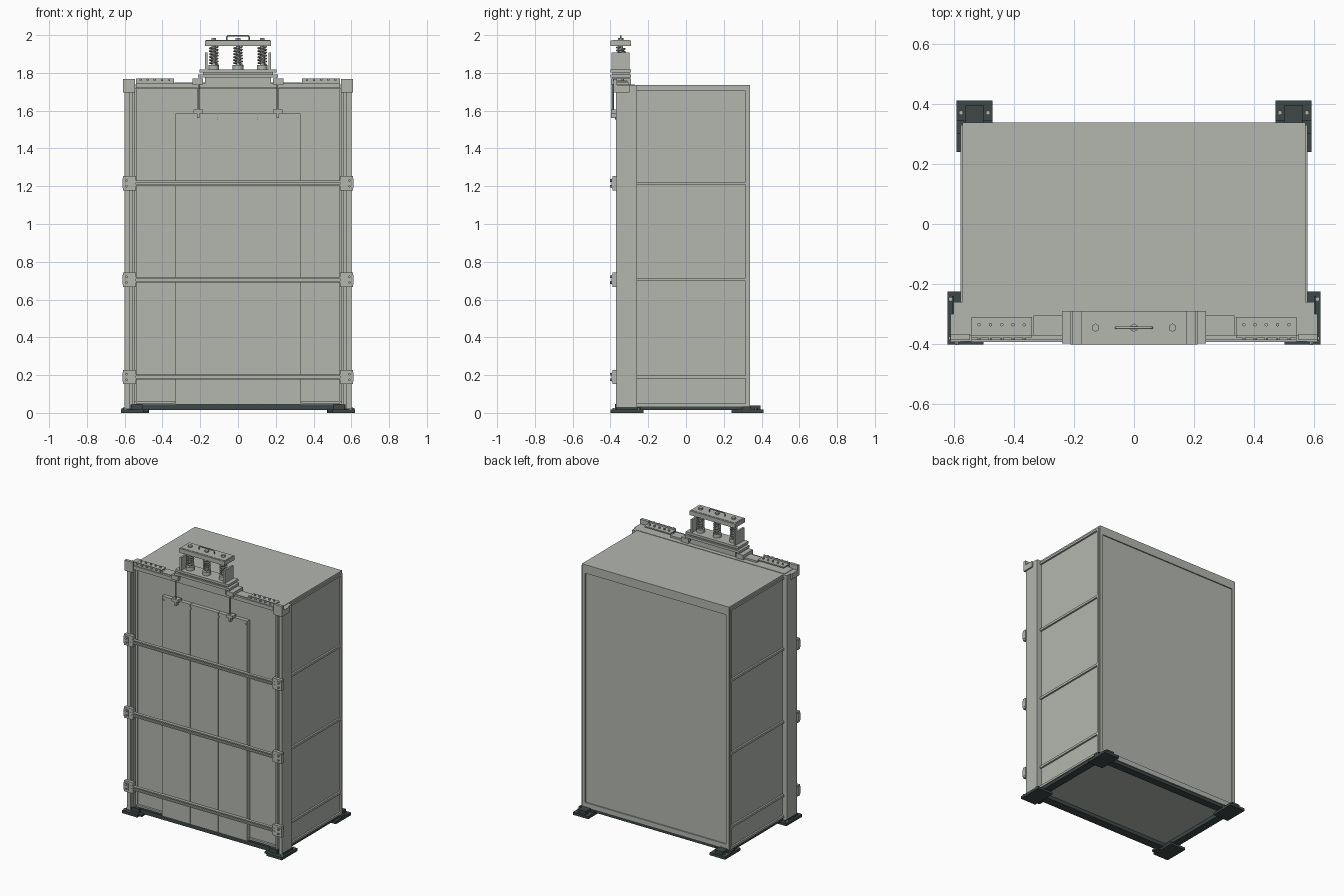
import bpy, bmesh, math
from mathutils import Matrix, Vector


def material(name, rgb):
    m = bpy.data.materials.new(name)
    m.diffuse_color = (*rgb, 1)
    return m


LIGHT = material("light_grey_paint", (0.45, 0.475, 0.43))
DARK = material("dark_steel", (0.047, 0.064, 0.064))


def finish(name, bm, mat):
    me = bpy.data.meshes.new(name)
    bm.to_mesh(me)
    bm.free()
    me.materials.append(mat)
    ob = bpy.data.objects.new(name, me)
    bpy.context.collection.objects.link(ob)
    return ob


def boxes(name, spans, mat=LIGHT, mirror=False):
    """One object from (x0, x1, y0, y1, z0, z1) spans, optionally repeated on -x."""
    bm = bmesh.new()
    todo = list(spans)
    if mirror:
        todo += [(-b, -a, c, d, e, f) for a, b, c, d, e, f in spans]
    for a, b, c, d, e, f in todo:
        mid = Vector(((a + b) / 2, (c + d) / 2, (e + f) / 2))
        bmesh.ops.create_cube(bm, size=1, matrix=Matrix.Translation(mid)
                              @ Matrix.Diagonal((b - a, d - c, f - e, 1)))
    return finish(name, bm, mat)


def rods(name, items, sides=12, mat=LIGHT, axis="Z", smooth=True):
    """Cylinders (x, y, z, radius, length), centred, along one axis."""
    bm = bmesh.new()
    turn = Matrix.Rotation(math.pi / 2, 4, "X") if axis == "Y" else Matrix()
    for x, y, z, r, length in items:
        bmesh.ops.create_cone(bm, cap_ends=True, segments=sides, radius1=r, radius2=r,
                              depth=length, matrix=Matrix.Translation((x, y, z)) @ turn)
    ob = finish(name, bm, mat)
    if smooth:
        bpy.context.view_layer.objects.active = ob
        ob.select_set(True)
        bpy.ops.object.shade_smooth_by_angle()
        ob.select_set(False)
    return ob


def wire(name, points, radius):
    cu = bpy.data.curves.new(name, "CURVE")
    cu.dimensions = "3D"
    cu.bevel_depth = radius
    cu.bevel_resolution = 1
    cu.use_fill_caps = True
    sp = cu.splines.new("POLY")
    sp.points.add(len(points) - 1)
    for p, co in zip(sp.points, points):
        p.co = (*co, 1)
    cu.materials.append(LIGHT)
    ob = bpy.data.objects.new(name, cu)
    bpy.context.collection.objects.link(ob)
    return ob


LEVELS = (0.19, 0.705, 1.215)

# Cabinet body, roof lip and rear border
boxes("cabinet_body", [(-0.565, 0.565, -0.34, 0.33, 0.04, 1.72)])
boxes("roof_panel", [(-0.57, 0.57, -0.27, 0.338, 1.705, 1.735)])
boxes("rear_border", [(-0.57, 0.57, 0.33, 0.338, 1.675, 1.705),
                      (-0.57, 0.57, 0.33, 0.338, 0.035, 0.07),
                      (0.545, 0.57, 0.33, 0.338, 0.07, 1.675),
                      (-0.57, -0.545, 0.33, 0.338, 0.07, 1.675)])

# Side ribs
boxes("side_ribs", [(0.565, 0.577, -0.26, 0.315, z - 0.008, z + 0.008) for z in LEVELS]
      + [(0.565, 0.577, -0.26, 0.315, 1.705, 1.72),
         (0.565, 0.577, -0.26, 0.315, 0.035, 0.05),
         (0.565, 0.577, 0.315, 0.33, 0.035, 1.72)], mirror=True)

# Channel columns beside the door
boxes("front_columns", [(0.575, 0.60, -0.37, -0.26, 0.02, 1.735),
                        (0.562, 0.575, -0.345, -0.26, 0.02, 1.735),
                        (0.549, 0.562, -0.37, -0.26, 0.02, 1.735)], mirror=True)
boxes("column_seal", [(0.535, 0.547, -0.35, -0.34, 0.06, 1.72)], mirror=True)

# Header beam and its stepped upper piece
boxes("header_beam", [(-0.575, 0.575, -0.37, -0.27, 1.715, 1.738)])
boxes("header_step", [(-0.335, 0.335, -0.37, -0.305, 1.738, 1.75)])
boxes("header_front_strip", [(-0.54, 0.54, -0.385, -0.37, 1.72, 1.745)])

# Bolted angles at both ends of the header
boxes("header_angles", [(0.34, 0.54, -0.375, -0.31, 1.752, 1.76),
                        (0.34, 0.54, -0.377, -0.370, 1.738, 1.770)], mirror=True)
bolt_x = [s * (0.365 + 0.0375 * i) for s in (-1, 1) for i in range(5)]
rods("angle_top_bolts", [(x, -0.335, 1.763, 0.006, 0.016) for x in bolt_x], 6, smooth=False)
rods("angle_front_bolts", [(x, -0.38, 1.763, 0.007, 0.012) for x in bolt_x], 6,
     axis="Y", smooth=False)

# Sliding door of four panels
edges = (-0.332, -0.11, -0.002, 0.105, 0.332)
edges = (edges[0], edges[1], edges[3], edges[4])
boxes("door_panels", [(a + 0.0015, b - 0.0015, -0.37, -0.343, 0.045, 1.585)
                      for a, b in zip(edges, edges[1:])])
boxes("door_backing", [(-0.33, 0.33, -0.365, -0.34, 0.047, 1.583)])
rods("door_bolts", [(x, -0.372, 1.56, 0.007, 0.008) for x in (-0.318, -0.108, 0.108, 0.318)],
     8, axis="Y")
boxes("door_sill", [(0.335, 0.54, -0.355, -0.34, 0.05, 0.062)], mirror=True)

# Horizontal clamp bars with end brackets
bars, brackets, bolts = [], [], []
for z in LEVELS:
    bars += [(-0.56, 0.56, -0.379, -0.371, z - 0.014, z + 0.014),
             (-0.56, 0.56, -0.392, -0.371, z + 0.006, z + 0.014),
             (-0.56, 0.56, -0.392, -0.371, z - 0.014, z - 0.006)]
    brackets += [(0.54, 0.61, -0.390, -0.365, z - 0.038, z + 0.038),
                 (0.575, 0.612, -0.394, -0.365, z - 0.025, z + 0.025)]
    bolts += [(s * 0.59, -0.396, z + d, 0.007, 0.012) for s in (-1, 1) for d in (-0.015, 0.015)]
boxes("clamp_bars", bars)
brackets += [(0.545, 0.61, -0.385, -0.365, 1.695, 1.768),
             (0.60, 0.61, -0.385, -0.30, 1.695, 1.735)]
boxes("clamp_brackets", brackets, mirror=True)
rods("bracket_bolts", bolts, 6, axis="Y", smooth=False)

# Lifting rods and their clamps
rods("lifting_rods", [(s * 0.21, -0.388, 1.66, 0.006, 0.19) for s in (-1, 1)], 10)
boxes("rod_clamps", [(0.186, 0.236, -0.398, -0.36, 1.585, 1.605),
                     (0.203, 0.217, -0.397, -0.37, 1.56, 1.585),
                     (0.185, 0.24, -0.398, -0.29, 1.738, 1.77)], mirror=True)

# Spring unit base
boxes("spring_base", [(-0.175, 0.175, -0.39, -0.30, 1.738, 1.775),
                      (-0.212, 0.212, -0.40, -0.29, 1.775, 1.792),
                      (-0.185, 0.185, -0.39, -0.30, 1.792, 1.802),
                      (-0.205, 0.205, -0.40, -0.29, 1.802, 1.818)])
boxes("spring_side_plates", [(0.162, 0.175, -0.395, -0.30, 1.818, 1.908)], mirror=True)
boxes("spring_top_plate", [(-0.175, 0.175, -0.40, -0.29, 1.942, 1.972)])
boxes("spring_cover", [(-0.17, 0.17, -0.39, -0.30, 1.972, 1.974)])

# Coil springs around guide rods
SX = (-0.128, 0.0, 0.128)
for i, sx in enumerate(SX):
    turns, steps = 6, 14
    pts = []
    for k in range(turns * steps + 1):
        a = 2 * math.pi * k / steps
        pts.append((sx + 0.021 * math.cos(a), -0.345 + 0.021 * math.sin(a),
                    1.845 + 0.093 * k / (turns * steps)))
    wire(f"coil_spring_{i + 1}", pts, 0.005)
rods("spring_guides", [(x, -0.345, 1.88, 0.012, 0.125) for x in SX], 14)
rods("spring_seats", [(x, -0.345, 1.83, 0.028, 0.024) for x in SX], 16)
rods("spring_nuts", [(x, -0.345, 1.979, 0.014, 0.014) for x in SX], 6, smooth=False)

# Carry handle
wire("top_handle", [(-0.06, -0.345, 1.97), (-0.06, -0.345, 1.990), (-0.054, -0.345, 1.996),
                    (0.054, -0.345, 1.996), (0.06, -0.345, 1.990), (0.06, -0.345, 1.97)], 0.004)

# Dark base frame around the floor
boxes("base_frame", [(-0.57, 0.57, -0.36, -0.30, 0.015, 0.044),
                     (-0.57, 0.57, 0.275, 0.33, 0.015, 0.04),
                     (0.515, 0.57, -0.30, 0.275, 0.015, 0.04),
                     (-0.57, -0.515, -0.30, 0.275, 0.015, 0.04)], DARK)

# Dark feet
boxes("front_feet", [(0.50, 0.62, -0.40, -0.225, 0.0, 0.018),
                     (0.475, 0.54, -0.385, -0.33, 0.005, 0.018),
                     (0.505, 0.565, -0.375, -0.31, 0.018, 0.048),
                     (0.60, 0.605, -0.37, -0.24, 0.018, 0.03)], DARK, mirror=True)
boxes("rear_feet", [(0.47, 0.59, 0.24, 0.41, 0.0, 0.018),
                    (0.50, 0.56, 0.25, 0.395, 0.018, 0.04),
                    (0.47, 0.59, 0.30, 0.345, 0.018, 0.033)], DARK, mirror=True)
rods("foot_bolts", [(s * x, y, 0.021, 0.008, 0.012) for s in (-1, 1)
                    for x, y in ((0.485, 0.37), (0.575, 0.37), (0.61, -0.25), (0.61, -0.38))],
     6, smooth=False)
